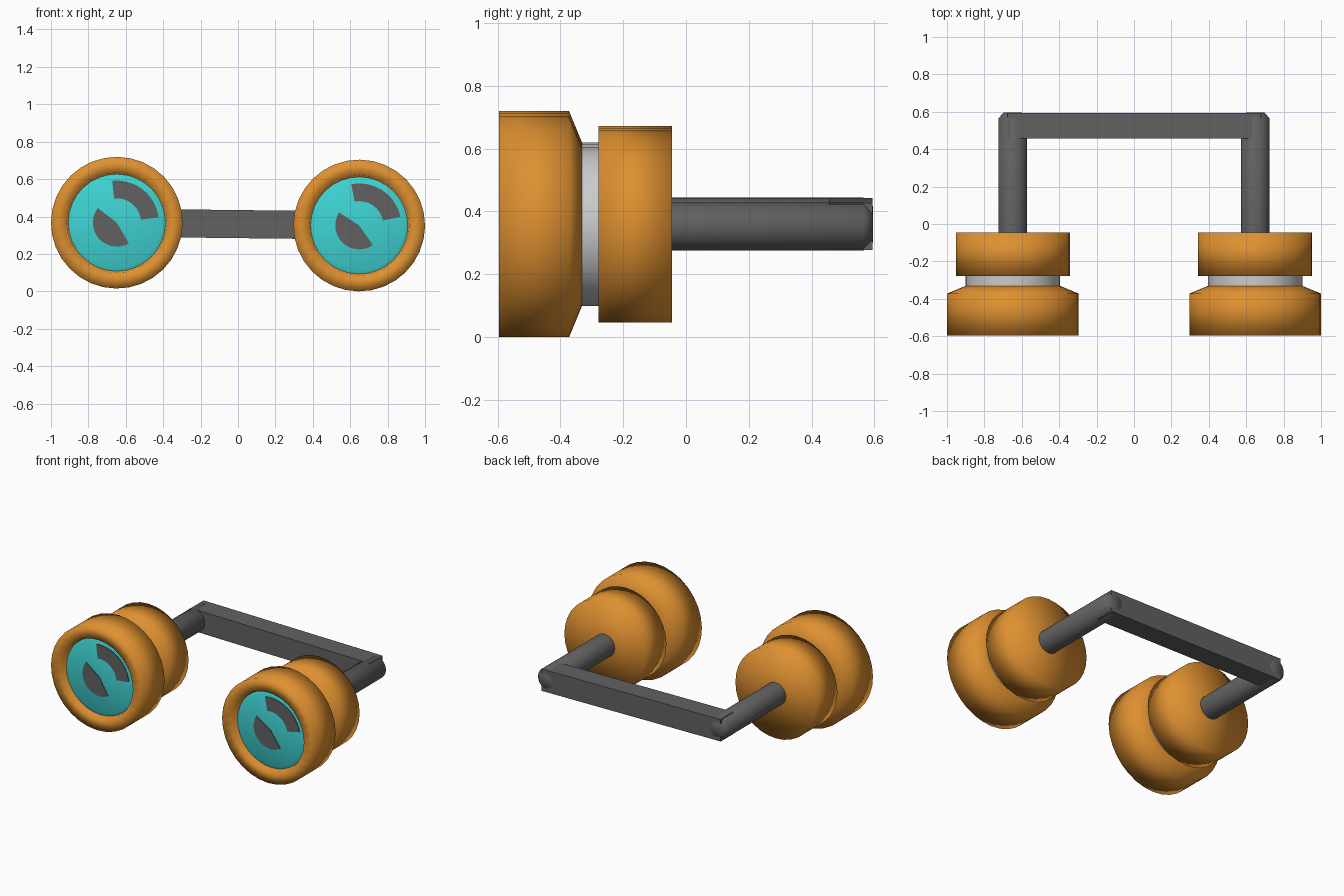
import bpy, bmesh, math
from mathutils import Matrix

if "Cube" in bpy.data.objects:
    bpy.data.objects.remove(bpy.data.objects["Cube"])

SIDES = 32
EYE_X = 0.648
# whole model leans very slightly sideways
TILT = Matrix.Translation((0, 0, 0.3595)) @ Matrix.Rotation(0.0116, 4, 'Y')


def material(name, rgb):
    m = bpy.data.materials.new(name)
    m.diffuse_color = (*rgb, 1)
    m.use_nodes = True
    m.node_tree.nodes["Principled BSDF"].inputs["Base Color"].default_value = m.diffuse_color
    return m


ORANGE = material("orange", (0.73, 0.28, 0.03))
CYAN = material("cyan", (0.05, 0.66, 0.66))
DARK = material("dark_grey", (0.12, 0.12, 0.12))


def finish(bm, name, x, mat, angle=None):
    """Turn a bmesh into a placed object; angle None = smooth, 0 = flat."""
    bmesh.ops.recalc_face_normals(bm, faces=bm.faces[:])
    me = bpy.data.meshes.new(name)
    bm.to_mesh(me)
    bm.free()
    if angle != 0:
        me.shade_smooth()
        if angle:
            me.set_sharp_from_angle(angle=math.radians(angle))
    if mat:
        me.materials.append(mat)
    ob = bpy.data.objects.new(name, me)
    bpy.context.collection.objects.link(ob)
    ob.matrix_world = TILT @ Matrix.Translation((x, 0, 0))
    return ob


def lathe(name, profile, x, mat=None, angle=None):
    """Spin (radius, y) points around the y axis."""
    bm = bmesh.new()
    rings = []
    for r, y in profile:
        if r == 0:
            rings.append([bm.verts.new((0, y, 0))] * SIDES)
        else:
            rings.append([bm.verts.new((r * math.cos(a), y, r * math.sin(a)))
                          for a in (2 * math.pi * i / SIDES for i in range(SIDES))])
    for p, q in zip(rings, rings[1:]):
        for i in range(SIDES):
            j = (i + 1) % SIDES
            bm.faces.new(list(dict.fromkeys((p[i], p[j], q[j], q[i]))))
    return finish(bm, name, x, mat, angle)


def sector(name, r0, r1, a0, a1, x):
    """Thin plate shaped as a ring or pie segment, lying on the lens."""
    bm = bmesh.new()
    steps, front, back = 14, -0.574, -0.566
    angles = [math.radians(a0 + (a1 - a0) * i / steps) for i in range(steps + 1)]

    def row(r):
        if r == 0:
            return [bm.verts.new((0, front, 0))] * len(angles)
        return [bm.verts.new((r * math.cos(a), front, r * math.sin(a))) for a in angles]
    p, q = row(r0), row(r1)
    for i in range(steps):
        bm.faces.new(list(dict.fromkeys((p[i], p[i + 1], q[i + 1], q[i]))))
    ext = bmesh.ops.extrude_face_region(bm, geom=bm.faces[:], use_keep_orig=True)
    for v in ext["geom"]:
        if isinstance(v, bmesh.types.BMVert):
            v.co.y = back
    return finish(bm, name, x, DARK, 0)


for side, x, turn in (("left", -EYE_X, 0), ("right", EYE_X, 4.5)):
    # front housing with recessed rim
    lathe(f"{side}_front_housing",
          [(0, -0.54), (0.255, -0.54), (0.268, -0.595), (0.352, -0.595),
           (0.352, -0.372), (0.25, -0.33), (0, -0.33)], x, ORANGE)
    # pale collar between the two housings
    lathe(f"{side}_collar", [(0, -0.36), (0.253, -0.36), (0.253, -0.26), (0, -0.26)],
          x, None, 40)
    # rear housing
    lathe(f"{side}_rear_housing",
          [(0, -0.278), (0.305, -0.278), (0.305, -0.045), (0, -0.045)], x, ORANGE)
    # lens with a soft edge
    lathe(f"{side}_lens", [(0, -0.57), (0.24, -0.57), (0.264, -0.558), (0.264, -0.53),
                           (0, -0.53)], x, CYAN, 40)
    # dark shapes on the lens
    sector(f"{side}_lens_arc", 0.13, 0.225, 8 + turn, 97 + turn, x)
    sector(f"{side}_lens_wedge", 0, 0.128, 143 + turn, 301 + turn, x)
    # round arm running back to the crossbar
    lathe(f"{side}_arm", [(0, -0.06), (0.077, -0.06), (0.077, 0.565), (0.05, 0.595),
                          (0, 0.595)], x, DARK, 50)

# square crossbar joining the arms
bm = bmesh.new()
bmesh.ops.create_cube(bm, size=1, matrix=Matrix.Translation((0, 0.525, 0))
                      @ Matrix.Diagonal((2 * EYE_X + 0.06, 0.138, 0.15, 1)))
finish(bm, "crossbar", 0, DARK, 0)
